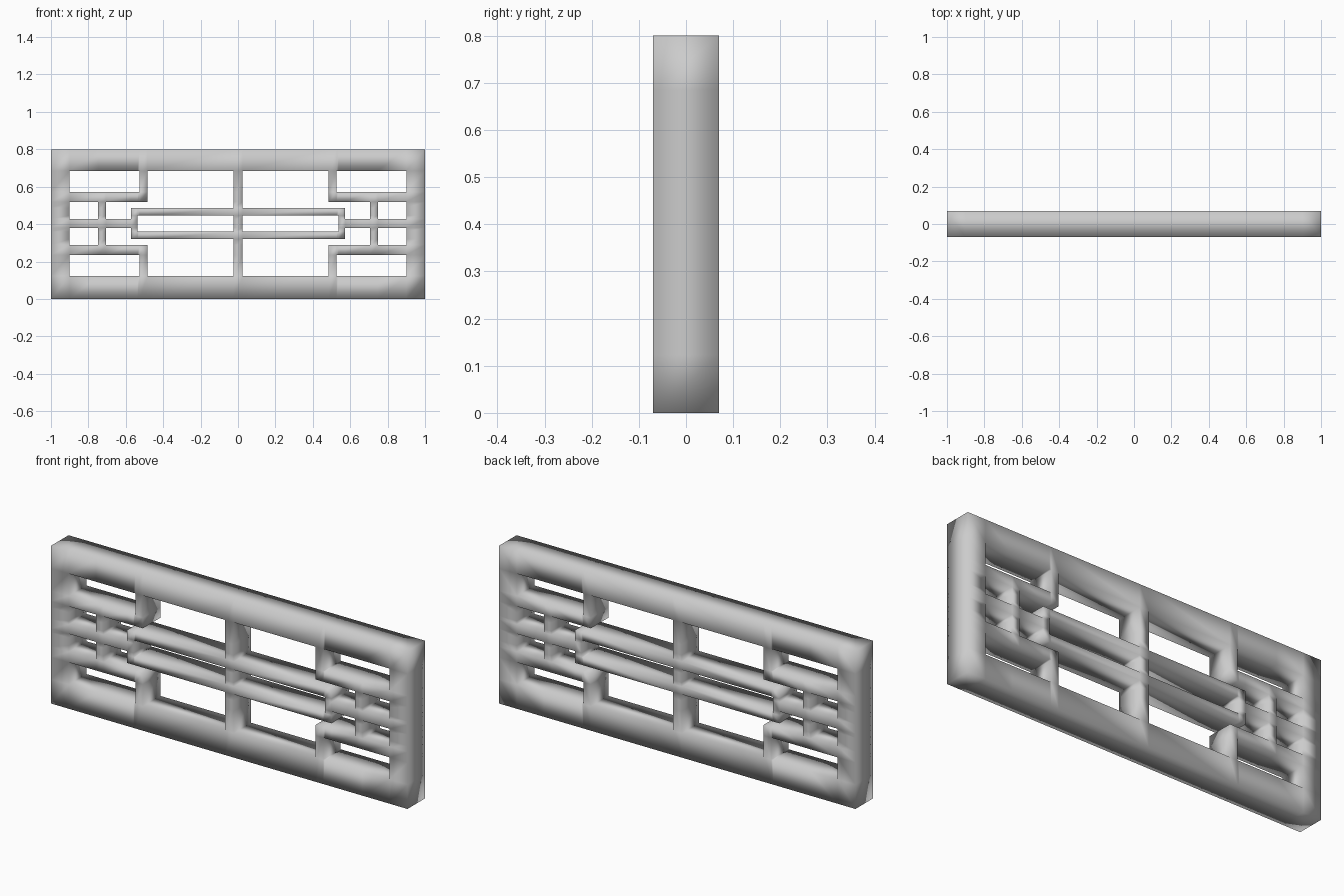
import bpy, bmesh

if "Cube" in bpy.data.objects:
    bpy.data.objects.remove(bpy.data.objects["Cube"])

DEPTH = 0.14
Z_MID = 0.404
W, X0, X1 = 0.9, -1.0, 1.0        # inner half width and outer sides
Z_LO, Z_HI = 0.123, 0.685         # inner opening of the frame

bars = []                         # each bar is (x0, x1, z0, z1)


def bar(x0, x1, z0, z1):
    bars.append((x0, x1, z0, z1))


def mirrored(x0, x1, z0, z1):
    bar(x0, x1, z0, z1)
    bar(-x1, -x0, z0, z1)


# Outer frame
bar(X0, X1, 0.0, Z_LO)
bar(X0, X1, Z_HI, 0.8)
mirrored(W, X1, 0.0, 0.8)

# Central upright
bar(-0.025, 0.025, Z_LO, Z_HI)

# Long central ring
bar(-0.573, 0.573, 0.445, 0.487)
bar(-0.573, 0.573, 0.32, 0.36)
mirrored(0.537, 0.573, 0.32, 0.487)

# Corner brackets, upper and lower
mirrored(0.485, W, 0.519, 0.572)
mirrored(0.485, 0.527, 0.519, Z_HI)
mirrored(0.485, W, 0.235, 0.289)
mirrored(0.485, 0.527, Z_LO, 0.289)

# Side connectors and small uprights
mirrored(0.573, W, 0.38, 0.428)
mirrored(0.706, 0.748, 0.289, 0.519)

# Fill the grid cells covered by any bar so all joints are one clean mesh
xs = sorted({v for b in bars for v in b[:2]})
zs = sorted({v for b in bars for v in b[2:]})
bm = bmesh.new()
grid = {}


def vert(i, j):
    if (i, j) not in grid:
        grid[i, j] = bm.verts.new((xs[i], -DEPTH / 2, zs[j]))
    return grid[i, j]


for i in range(len(xs) - 1):
    for j in range(len(zs) - 1):
        cx, cz = (xs[i] + xs[i + 1]) / 2, (zs[j] + zs[j + 1]) / 2
        if any(b[0] < cx < b[1] and b[2] < cz < b[3] for b in bars):
            bm.faces.new((vert(i, j), vert(i + 1, j), vert(i + 1, j + 1), vert(i, j + 1)))

# Give the pattern its thickness
front = bm.faces[:]
result = bmesh.ops.extrude_face_region(bm, geom=front, use_keep_orig=True)
for v in (g for g in result["geom"] if isinstance(g, bmesh.types.BMVert)):
    v.co.y = DEPTH / 2
bmesh.ops.recalc_face_normals(bm, faces=bm.faces)

# Soft shading across the whole lattice
for f in bm.faces:
    f.smooth = True

mesh = bpy.data.meshes.new("lattice_panel")
bm.to_mesh(mesh)
bm.free()
panel = bpy.data.objects.new("lattice_panel", mesh)
bpy.context.collection.objects.link(panel)
